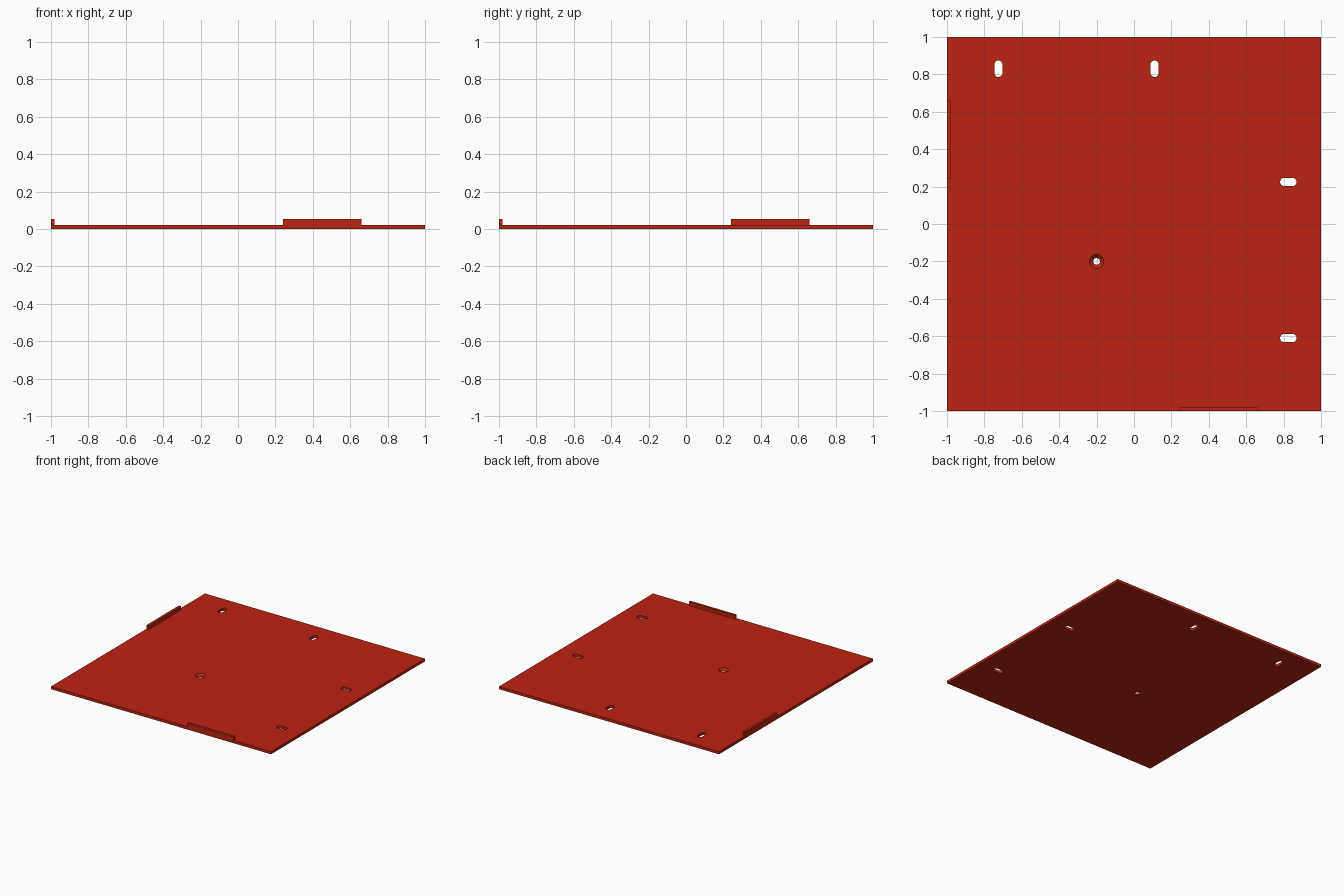
import bpy
import bmesh
from math import pi, cos, sin
from mathutils import Matrix

default = bpy.data.objects.get("Cube")
if default:
    bpy.data.objects.remove(default, do_unlink=True)

THICK = 0.022      # plate thickness
TAB_TOP = 0.053    # top of the upright tabs

red = bpy.data.materials.new("brick red")
red.use_nodes = True
red.diffuse_color = (0.5, 0.018, 0.006, 1)
red.node_tree.nodes["Principled BSDF"].inputs["Base Color"].default_value = red.diffuse_color


def make_object(name, bm):
    bmesh.ops.recalc_face_normals(bm, faces=bm.faces)
    mesh = bpy.data.meshes.new(name)
    bm.to_mesh(mesh)
    bm.free()
    mesh.materials.append(red)
    obj = bpy.data.objects.new(name, mesh)
    bpy.context.collection.objects.link(obj)
    return obj


def box(name, low, high):
    bm = bmesh.new()
    bmesh.ops.create_cube(bm, size=1)
    for v in bm.verts:
        v.co = [l + (c + 0.5) * (h - l) for c, l, h in zip(v.co, low, high)]
    return make_object(name, bm)


def loft(name, rings):
    """Closed solid through stacked rings of points."""
    bm = bmesh.new()
    loops = [[bm.verts.new(p) for p in ring] for ring in rings]
    count = len(loops[0])
    for a, b in zip(loops, loops[1:]):
        for i in range(count):
            j = (i + 1) % count
            bm.faces.new((a[i], a[j], b[j], b[i]))
    bm.faces.new(loops[0])
    bm.faces.new(loops[-1])
    return make_object(name, bm)


def slot_ring(x, y, z, along_y, radius=0.022, half=0.022, steps=12):
    """Outline of a slot with round ends."""
    points = []
    for side in (0, 1):
        for i in range(steps + 1):
            a = -pi / 2 + side * pi + pi * i / steps
            u = radius * cos(a) + (half if side == 0 else -half)
            v = radius * sin(a)
            points.append((x - v, y + u, z) if along_y else (x + u, y + v, z))
    return points


def circle(x, y, z, r, steps=32):
    return [(x + r * cos(2 * pi * i / steps), y + r * sin(2 * pi * i / steps), z)
            for i in range(steps)]


# Square base plate
plate = box("base_plate", (-1, -1, 0), (1, 1, THICK))

# Mounting slots along the back and left edges
cutters = []
for x, y, along_y in ((-0.725, 0.83, True), (0.11, 0.83, True),
                      (0.825, 0.225, False), (0.825, -0.61, False)):
    cutters.append(loft("slot_cutter", [slot_ring(x, y, z, along_y) for z in (-0.1, 0.1)]))

# Countersunk screw hole
profile = ((0.018, -0.1), (0.018, 0.004), (0.038, THICK), (0.038, 0.1))
cutters.append(loft("screw_hole_cutter", [circle(-0.2, -0.2, z, r) for r, z in profile]))

for cutter in cutters:
    cutter.hide_render = True
    mod = plate.modifiers.new("cut", 'BOOLEAN')
    mod.operation = 'DIFFERENCE'
    mod.solver = 'EXACT'
    mod.object = cutter

# Bake the cuts and drop the cutters
bpy.context.view_layer.update()
graph = bpy.context.evaluated_depsgraph_get()
cut_mesh = bpy.data.meshes.new_from_object(plate.evaluated_get(graph))
plate.modifiers.clear()
plate.data = cut_mesh
plate.data.materials.clear()
plate.data.materials.append(red)
for face in plate.data.polygons:
    face.material_index = 0
for cutter in cutters:
    bpy.data.objects.remove(cutter, do_unlink=True)

# Upright tabs on the front and right edges
box("front_tab", (0.24, -1, THICK), (0.66, -0.98, TAB_TOP))
box("right_tab", (-1, 0.24, THICK), (-0.98, 0.66, TAB_TOP))
